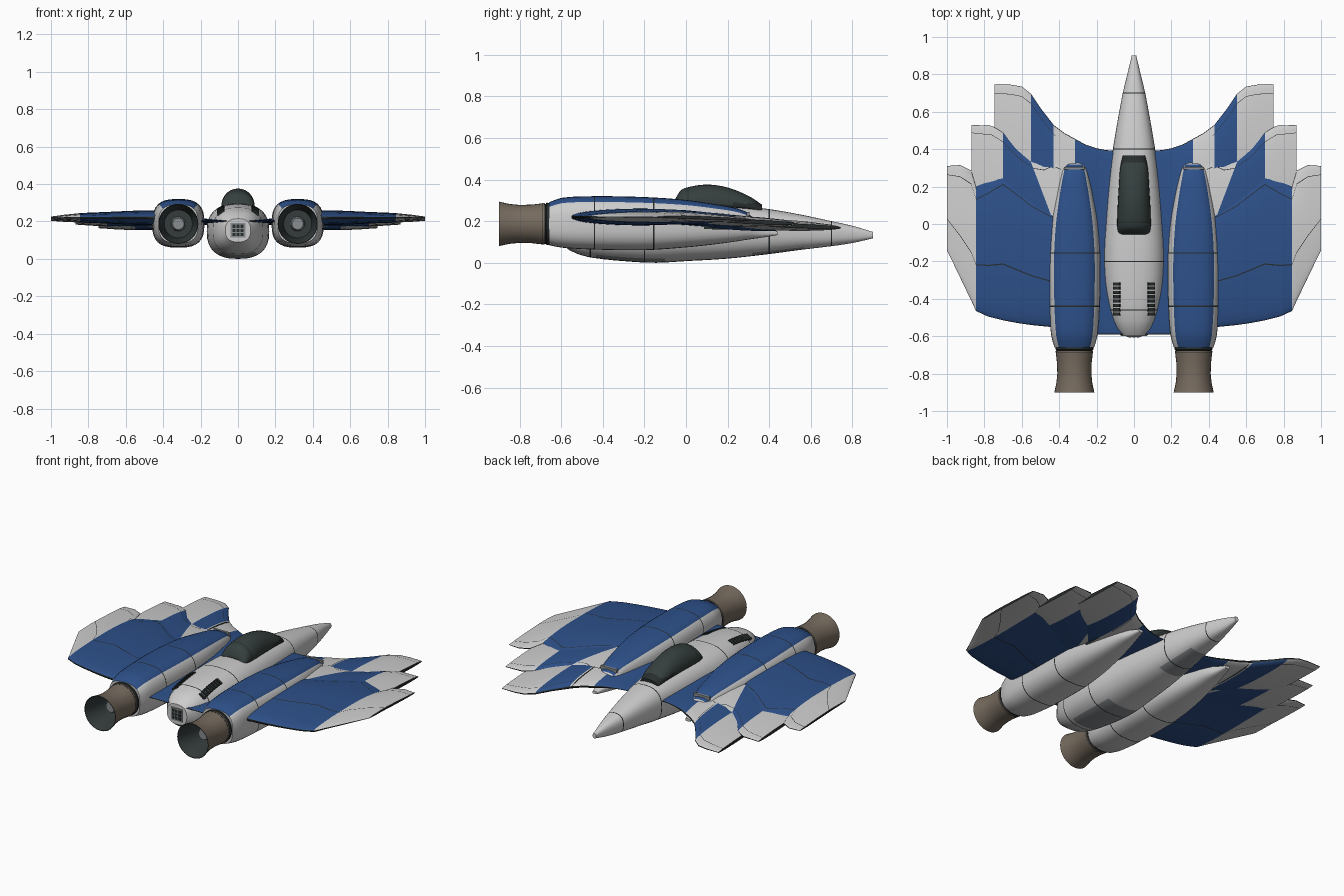
import bpy, bmesh, math
from mathutils import Vector

if "Cube" in bpy.data.objects:
    bpy.data.objects.remove(bpy.data.objects["Cube"])


def material(name, rgb):
    m = bpy.data.materials.new(name)
    m.use_nodes = True
    m.diffuse_color = (*rgb, 1)
    bsdf = m.node_tree.nodes["Principled BSDF"]
    bsdf.inputs["Base Color"].default_value = (*rgb, 1)
    bsdf.inputs["Roughness"].default_value = 0.6
    return m


MATS = [material("hull white", (0.61, 0.61, 0.61)),
        material("wing blue", (0.026, 0.08, 0.25)),
        material("seam black", (0.02, 0.025, 0.025)),
        material("canopy glass", (0.035, 0.05, 0.047)),
        material("nozzle brown", (0.18, 0.145, 0.112)),
        material("nozzle interior", (0.035, 0.045, 0.045)),
        material("panel grey", (0.25, 0.27, 0.28))]
WHITE, BLUE, BLACK, GLASS, BROWN, INNER, GREY = range(7)


def finish(name, bm, mirror=False, angle=35):
    bmesh.ops.recalc_face_normals(bm, faces=bm.faces)
    mesh = bpy.data.meshes.new(name)
    bm.to_mesh(mesh)
    bm.free()
    for m in MATS:
        mesh.materials.append(m)
    ob = bpy.data.objects.new(name, mesh)
    bpy.context.collection.objects.link(ob)
    bpy.ops.object.select_all(action='DESELECT')
    ob.select_set(True)
    bpy.context.view_layer.objects.active = ob
    bpy.ops.object.shade_smooth_by_angle(angle=math.radians(angle))
    if mirror:
        ob.modifiers.new("Mirror", 'MIRROR')


def loft(name, rings, rule, mirror=False, angle=35):
    """Skin closed rings; rule(centre, segment, ring) gives the material index."""
    bm = bmesh.new()
    rows = [[bm.verts.new(p) for p in r] for r in rings]
    n = len(rows[0])
    for i, (a, b) in enumerate(zip(rows, rows[1:])):
        for j in range(n):
            k = (j + 1) % n
            f = bm.faces.new((a[j], a[k], b[k], b[j]))
            f.material_index = rule(f.calc_center_median(), j, i)
    for i in (0, len(rows) - 1):
        f = bm.faces.new(rows[i])
        f.material_index = rule(f.calc_center_median(), 0, i)
    finish(name, bm, mirror, angle)


def sample(stations, y):
    """Smooth interpolation of (y, half width, bottom, top) stations."""
    s = sorted(stations)
    i = max(0, min(len(s) - 2, sum(q[0] <= y for q in s) - 1))

    def slope(k, c):
        a, b = s[max(k - 1, 0)], s[min(k + 1, len(s) - 1)]
        return (b[c] - a[c]) / (b[0] - a[0])
    h = s[i + 1][0] - s[i][0]
    t = (y - s[i][0]) / h
    return [(2*t**3 - 3*t*t + 1) * s[i][c] + (3*t*t - 2*t**3) * s[i + 1][c]
            + (t**3 - 2*t*t + t) * h * slope(i, c) + (t**3 - t*t) * h * slope(i + 1, c)
            for c in (1, 2, 3)]


def body(name, stations, cx, rule, seams=(), mid=0.5, power=0.8, mirror=False):
    """Loft of superellipse sections with narrow dark rings at the seams."""
    lo, hi = min(q[0] for q in stations), max(q[0] for q in stations)
    ys = [lo + (hi - lo) * i / 36 for i in range(37)]
    ys = [y for y in ys if all(abs(y - s) > 0.008 for s in seams)]
    ys = sorted(ys + [s + d for s in seams for d in (-0.003, 0.003)])
    rings = []
    for y in ys:
        w, bot, top = sample(stations, y)
        zm = bot + (top - bot) * mid
        ring = []
        for j in range(32):
            c, s = (f(2 * math.pi * j / 32) for f in (math.cos, math.sin))
            c, s = (math.copysign(abs(v) ** power, v) for v in (c, s))
            ring.append((cx + w * c, y, zm + s * (top - zm if s > 0 else zm - bot)))
        rings.append(ring)

    def colour(p, j, i):
        return BLACK if any(abs(p.y - s) < 0.002 for s in seams) else rule(p, j)
    loft(name, rings, colour, mirror)


def box(bm, centre, size, mat, tilt=0):
    vs = bmesh.ops.create_cube(bm, size=1)["verts"]
    for v in vs:
        p = Vector(a * b for a, b in zip(v.co, size))
        c, s = math.cos(tilt), math.sin(tilt)
        v.co = Vector((p.x*c + p.z*s, p.y, p.z*c - p.x*s)) + Vector(centre)
    for f in {f for v in vs for f in v.link_faces}:
        f.material_index = mat


# Fuselage with grey belly hatches
HULL = [(.9, .012, .118, .148), (.8, .036, .095, .178), (.7, .06, .08, .2),
        (.55, .088, .062, .232), (.4, .113, .042, .258), (.2, .139, .02, .28),
        (0, .157, .008, .292), (-.15, .167, 0, .295), (-.3, .162, .008, .29),
        (-.42, .143, .02, .28), (-.5, .123, .035, .265), (-.56, .098, .06, .245),
        (-.6, .068, .09, .215)]


def hull_rule(p, j):
    hatch = -.43 < p.y < -.12 or .3 < p.y < .56
    return GREY if hatch and 21 <= j <= 26 else WHITE


body("fuselage", HULL, 0, hull_rule, seams=(.7, .4, -.2, -.46))


# Canopy with dark frame
def canopy_rule(p, j):
    return BLACK if p.z < .285 or p.y > .335 else GLASS


body("canopy", [(.365, .06, .24, .28), (.3, .074, .25, .322), (.2, .081, .25, .362),
                (.1, .087, .25, .376), (0, .09, .25, .361), (-.03, .088, .25, .343),
                (-.055, .083, .25, .3)], 0, canopy_rule, seams=(.01,), mid=.25, power=.95)

# Louvres on the rear deck, set into the curved hull
bm = bmesh.new()
for i in range(8):
    y = -.32 - i * .023
    w, bot, top = sample(HULL, y)
    zm = (bot + top) / 2
    c = (.092 / w) ** (1 / .8)
    z = zm + (top - zm) * (1 - c * c) ** .4
    box(bm, (.092, y, z), (.042, .017, .012), BLACK, tilt=.5)
finish("deck_louvres", bm, mirror=True)

# Tail grille
bm = bmesh.new()
box(bm, (0, -.601, .152), (.078, .008, .078), GREY)
for i in (-1, 0, 1):
    for k in (-1, 0, 1):
        box(bm, (i * .022, -.604, .152 + k * .022), (.017, .006, .017), BLACK)
finish("tail_grille", bm)

# Engine nacelles with blue upper shell
EX, EZ = .319, .187


def nacelle_rule(p, j):
    return BLUE if 4 <= j < 12 and p.y < .31 else WHITE


body("engine_nacelle", [(.44, .016, .133, .15), (.36, .04, .12, .178),
                        (.3, .064, .112, .238), (.25, .078, .104, .26),
                        (.15, .1, .09, .28), (0, .125, .074, .302),
                        (-.2, .139, .061, .316), (-.45, .135, .064, .32),
                        (-.6, .123, .073, .312), (-.66, .106, .085, .29)],
     EX, nacelle_rule, seams=(-.155, -.44), power=.7, mirror=True)
bm = bmesh.new()
box(bm, (EX, .298, .235), (.11, .014, .02), GREY)
finish("nacelle_front_lip", bm, mirror=True)


# Nozzles: dark collar, flared shell, hollow interior and centre hub
def turned(name, profile, rule):
    rings = [[(EX + r * math.cos(a), y, EZ + r * math.sin(a))
              for a in (2 * math.pi * j / 32 for j in range(32))] for y, r in profile]
    loft(name, rings, rule, mirror=True)


turned("nozzle_collar", [(-.64, .1), (-.67, .102), (-.675, .096), (-.69, .1)],
       lambda p, j, i: BLACK)
turned("exhaust_nozzle", [(-.68, .1), (-.74, .093), (-.8, .091), (-.85, .096), (-.9, .107),
                          (-.9, .104), (-.85, .091), (-.8, .084), (-.72, .075)],
       lambda p, j, i: BROWN if i < 4 else INNER)
turned("nozzle_hub", [(-.71, .04), (-.79, .036), (-.8, .03)],
       lambda p, j, i: GREY)

# Overlapping wing blades with dark rims: stations are
# (x at leading edge, x at trailing edge, leading y, trailing y, half thickness)
CHORD = [0, .004, .015, .05, .1, .106, .17, .25, .35, .45, .55, .624, .632,
         .72, .82, .9, .95, .985, .996, 1]


def blade(name, stations, offset, bands, seams=()):
    """bands lists (first station index, material) from the root outwards."""
    def point(x0, x1, lead, trail, half, u, side):
        y = lead + (trail - lead) * u
        lens = (max(0, 4 * u * (1 - u)) + .002) ** .45
        z = .214 - .045 * max(y, 0) + offset + side * half * lens
        return (x0 + (x1 - x0) * u, y, z)
    rings = [[point(*s, u, 1) for u in CHORD] + [point(*s, u, -1) for u in reversed(CHORD)]
             for s in stations]
    n = len(CHORD)
    dark = {0, n - 2, n - 1, *seams}

    def rule(p, j, i):
        u = j if j < n else 2 * n - 2 - j
        return BLACK if u in dark or u < 0 else [m for k, m in bands if k <= i][-1]
    loft(name, rings, rule, mirror=True, angle=30)


def straight(rows):
    return [(r[0], *r) for r in rows]


blade("wing_root",
      straight([(0, .385, -.59, .012), (.15, .395, -.59, .012), (.2, .405, -.59, .014),
                (.26, .425, -.585, .03), (.315, .455, -.575, .038), (.37, .485, -.565, .038),
                (.43, .53, -.55, .036)]),
      -.012, [(0, BLUE), (4, WHITE)])
blade("front_wing_blade",
      straight([(.42, .52, .05, .034), (.43, .53, .05, .034), (.5, .62, .12, .028),
                (.55, .695, .2, .026), (.6, .735, .22, .022), (.66, .745, .25, .018),
                (.745, .745, .3, .01)]),
      -.012, [(0, WHITE), (1, BLUE), (3, WHITE)], (4,))
blade("middle_wing_blade",
      [(.4, .3, .36, -.3, .035), (.45, .31, .38, -.3, .035), (.5, .32, .35, -.25, .034),
       (.56, .35, .355, -.2, .032), (.63, .56, .41, -.1, .028), (.7, .7, .49, 0, .024),
       (.76, .76, .525, .05, .02), (.87, .87, .53, .12, .01)],
      -.002, [(0, WHITE), (3, BLUE), (5, WHITE)], (4,))
blade("rear_wing_blade",
      straight([(.36, .08, -.55, .04), (.45, .11, -.55, .04), (.55, .17, -.54, .038),
                (.62, .23, -.53, .035), (.7, .295, -.515, .031), (.78, .24, -.495, .028),
                (.845, .2, -.465, .025), (.87, .285, -.41, .022), (.93, .315, -.285, .016),
                (1, .31, -.14, .007)]),
      .006, [(0, BLUE), (6, WHITE)], (4, 11))
